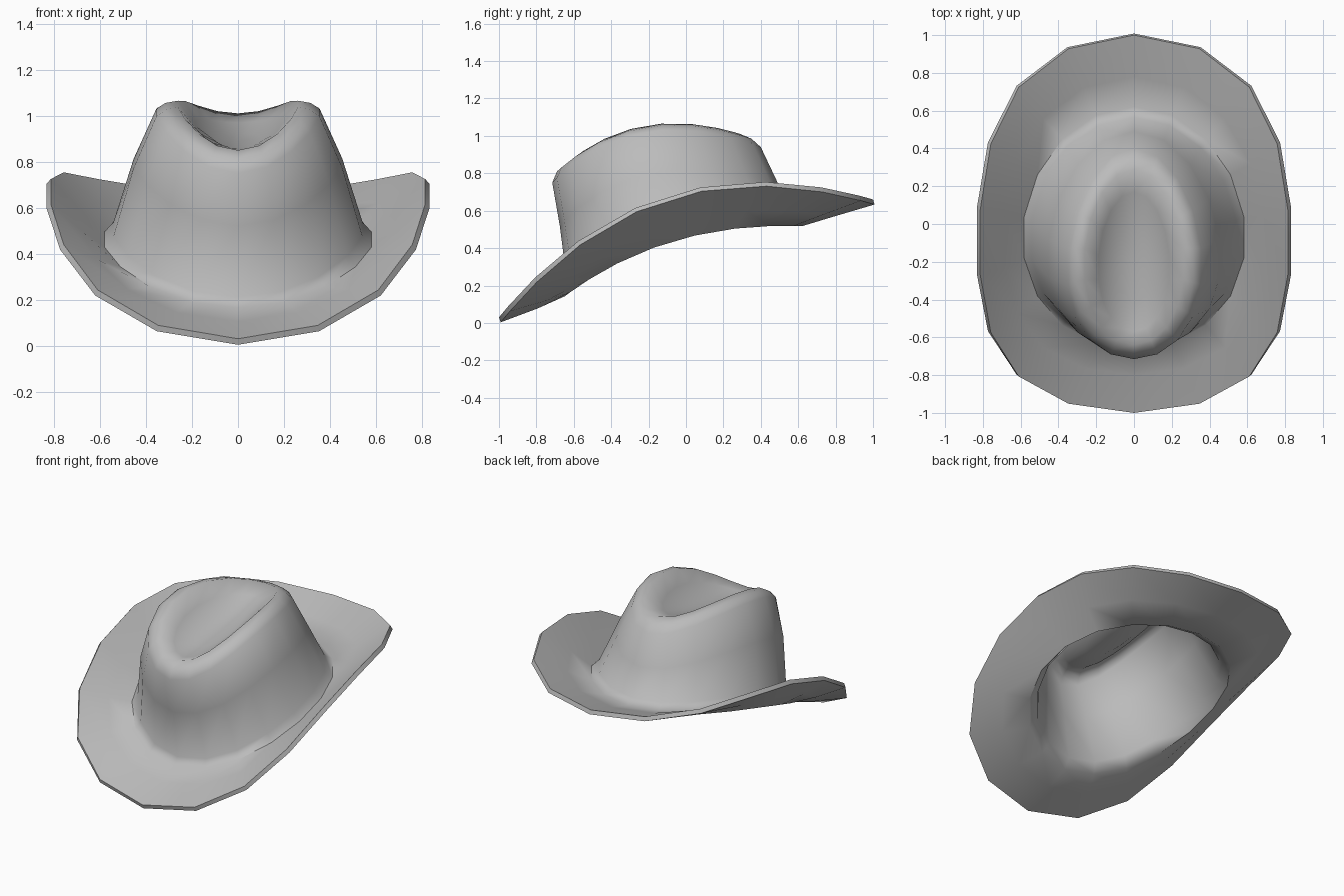
import bpy, bmesh, math

cube = bpy.data.objects.get("Cube")
if cube:
    bpy.data.objects.remove(cube, do_unlink=True)

SEGMENTS = 18

felt = bpy.data.materials.new("grey felt")
felt.use_nodes = True
felt.diffuse_color = (0.5, 0.5, 0.5, 1)
bsdf = next(n for n in felt.node_tree.nodes if n.type == 'BSDF_PRINCIPLED')
bsdf.inputs["Base Color"].default_value = felt.diffuse_color
bsdf.inputs["Roughness"].default_value = 0.8


def ring(bm, y_front, y_back, shift, width, square, z_front, z_side, z_back):
    """Egg-shaped loop whose height swings from front to side to back."""
    verts = []
    for i in range(SEGMENTS):
        t = math.tau * i / SEGMENTS
        s, c = math.sin(t), math.cos(t)
        x = s * (width + square * c * c)
        y = (y_front + y_back) / 2 + (y_front - y_back) / 2 * c + shift * s * s
        z = (z_side + (z_front - z_back) / 2 * c
             + ((z_front + z_back) / 2 - z_side) * c * c)
        verts.append(bm.verts.new((x, y, z)))
    return verts


# Brim rim, brim, crown wall, ridge and dent, from outside in
profile = [
    (-1.00, 1.00, -.10, .82, .22, .03, .68, .66),    # rim
    (-.80, .78, -.09, .69, .10, .105, .55, .595),    # brim
    (-.665, .62, -.05, .59, .00, .165, .465, .545),  # foot of crown
    (-.635, .565, -.05, .55, .00, .21, .51, .575),   # lower wall
    (-.675, .49, -.09, .46, .00, .52, .80, .75),     # middle wall
    (-.715, .40, -.07, .36, .00, .75, 1.02, .94),    # upper wall
    (-.69, .35, -.05, .32, .00, .81, 1.045, .985),   # shoulder
    (-.64, .29, -.04, .265, .00, .85, 1.055, 1.01),  # ridge
    (-.57, .17, -.03, .19, .00, .845, .97, .97),     # dent wall
    (-.42, .00, .00, .10, .00, .86, .90, .925),      # dent floor
]

bm = bmesh.new()
loops = [ring(bm, *p) for p in profile]
for outer, inner in zip(loops, loops[1:]):
    for i in range(SEGMENTS):
        j = (i + 1) % SEGMENTS
        bm.faces.new((outer[i], outer[j], inner[j], inner[i]))
centre = bm.verts.new((0, -.2, .89))
for i in range(SEGMENTS):
    bm.faces.new((loops[-1][i], loops[-1][(i + 1) % SEGMENTS], centre))
bm.normal_update()

mesh = bpy.data.meshes.new("hat")
bm.to_mesh(mesh)
bm.free()
mesh.materials.append(felt)
hat = bpy.data.objects.new("hat", mesh)
bpy.context.collection.objects.link(hat)

# Give the felt its thickness, keeping the rim crisp
shell = hat.modifiers.new("felt thickness", 'SOLIDIFY')
shell.thickness = 0.028
shell.offset = -1
bpy.context.view_layer.objects.active = hat
hat.select_set(True)
bpy.ops.object.modifier_apply(modifier=shell.name)
bpy.ops.object.shade_smooth_by_angle(angle=math.radians(60))
